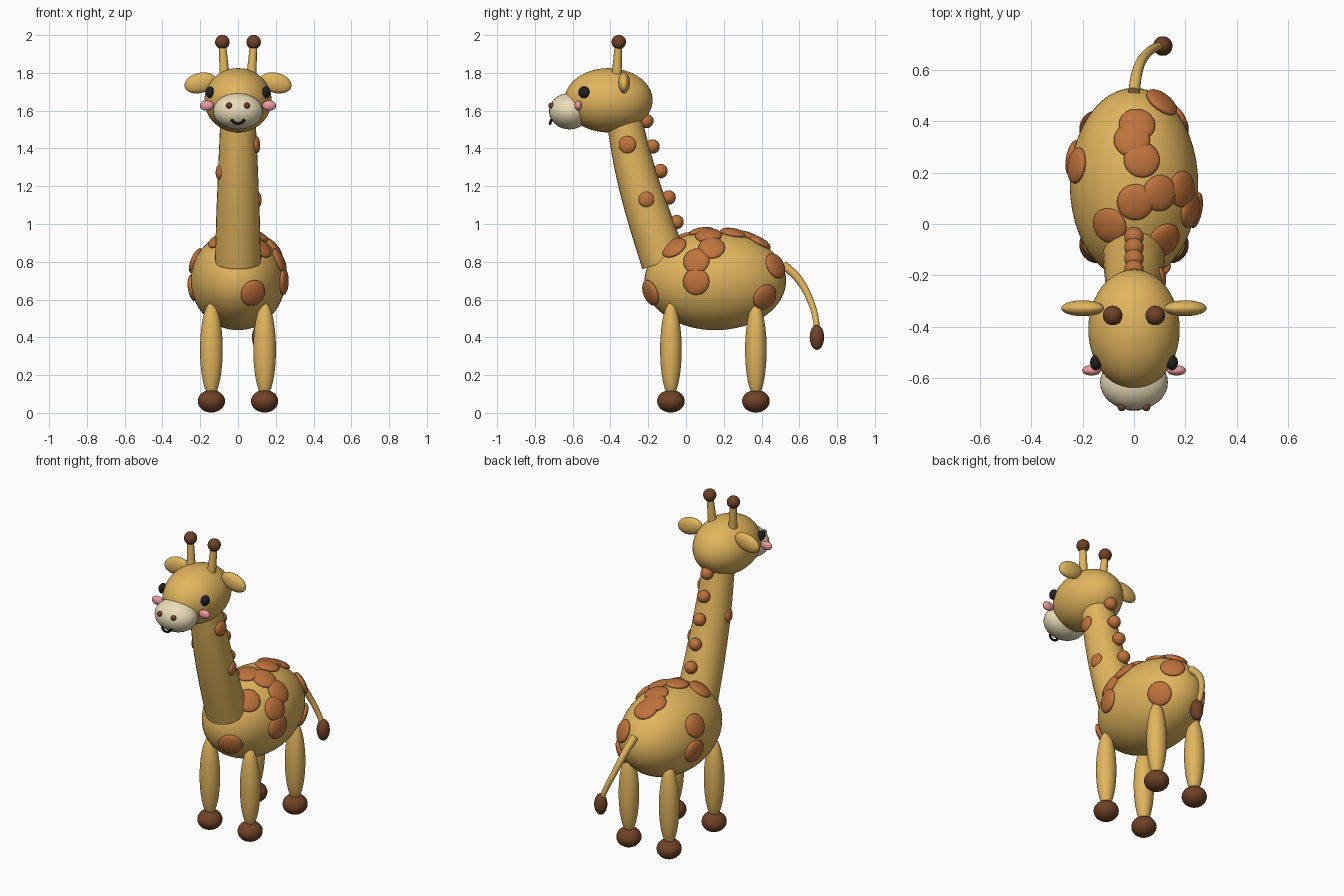
import bpy
from mathutils import Vector

if "Cube" in bpy.data.objects:
    bpy.data.objects.remove(bpy.data.objects["Cube"])


def material(name, rgb):
    m = bpy.data.materials.new(name)
    m.diffuse_color = (*rgb, 1)
    m.use_nodes = True
    m.node_tree.nodes["Principled BSDF"].inputs["Base Color"].default_value = m.diffuse_color
    return m


TAN = material("tan", (0.75, 0.46, 0.11))
ORANGE = material("orange", (0.52, 0.17, 0.045))
BROWN = material("brown", (0.16, 0.055, 0.02))
CREAM = material("cream", (0.83, 0.72, 0.48))
PINK = material("pink", (0.83, 0.32, 0.34))
BLACK = material("black", (0.015, 0.015, 0.015))


def ball(name, loc, radii, mat, rot=(0, 0, 0), seg=32, rings=20):
    """Smooth ellipsoid."""
    bpy.ops.mesh.primitive_uv_sphere_add(segments=seg, ring_count=rings, radius=1,
                                         location=loc, rotation=rot)
    ob = bpy.context.object
    ob.name = name
    ob.scale = radii
    ob.data.materials.append(mat)
    bpy.ops.object.shade_smooth()
    return ob


def tube(name, pts, mat, sides=6):
    """Tapered smooth tube through (x, y, z, radius) points."""
    cu = bpy.data.curves.new(name, 'CURVE')
    cu.dimensions = '3D'
    cu.bevel_depth = 1
    cu.bevel_resolution = sides
    cu.resolution_u = 8
    cu.use_fill_caps = True
    sp = cu.splines.new('BEZIER')
    sp.bezier_points.add(len(pts) - 1)
    for bp, p in zip(sp.bezier_points, pts):
        bp.co = p[:3]
        bp.radius = p[3]
        bp.handle_left_type = bp.handle_right_type = 'AUTO'
    ob = bpy.data.objects.new(name, cu)
    bpy.context.collection.objects.link(ob)
    bpy.ops.object.select_all(action='DESELECT')
    ob.select_set(True)
    bpy.context.view_layer.objects.active = ob
    bpy.ops.object.convert(target='MESH')
    ob = bpy.context.object
    ob.name = name
    ob.data.materials.append(mat)
    bpy.ops.object.shade_smooth_by_angle()
    return ob


# Body, neck, head, muzzle
BODY_C, BODY_R = Vector((0, 0.155, 0.70)), Vector((0.25, 0.375, 0.262))
ball("body", BODY_C, BODY_R, TAN, seg=48, rings=32)
tube("neck", [(0, -0.115, 0.80, 0.122), (0, -0.19, 1.02, 0.116), (0, -0.26, 1.25, 0.107),
              (0, -0.317, 1.50, 0.096), (0, -0.34, 1.64, 0.09)], TAN, 12)
ball("head", (0, -0.41, 1.655), (0.178, 0.233, 0.17), TAN, seg=48, rings=32)
ball("muzzle", (0, -0.617, 1.597), (0.132, 0.108, 0.096), CREAM)
tube("mouth", [(-0.034, -0.712, 1.552, 0.007), (-0.02, -0.718, 1.537, 0.007),
               (0, -0.72, 1.531, 0.007), (0.02, -0.718, 1.537, 0.007),
               (0.034, -0.712, 1.552, 0.007)], BLACK, 3)

# Mirrored face parts and legs
for side, s in (("left", -1), ("right", 1)):
    ball(f"{side}_eye", (s * 0.148, -0.54, 1.697), (0.023, 0.03, 0.031), BLACK)
    ball(f"{side}_cheek", (s * 0.165, -0.57, 1.627), (0.037, 0.02, 0.027), PINK)
    ball(f"{side}_nostril", (s * 0.048, -0.713, 1.627), (0.016,) * 3, BROWN, seg=16, rings=10)
    ball(f"{side}_ear", (s * 0.2, -0.328, 1.747), (0.085, 0.031, 0.053), TAN, (0, s * 0.25, 0))
    tube(f"{side}_horn", [(s * 0.07, -0.368, 1.77, 0.027), (s * 0.083, -0.357, 1.96, 0.019)], TAN)
    ball(f"{side}_horn_tip", (s * 0.083, -0.356, 1.963), (0.038,) * 3, BROWN)
    for end, y in (("front", -0.08), ("back", 0.37)):
        ball(f"{end}_{side}_leg", (s * 0.141, y, 0.335), (0.06, 0.057, 0.25), TAN)
        ball(f"{end}_{side}_hoof", (s * 0.141, y, 0.062), (0.072, 0.073, 0.06), BROWN)

# Tail
tube("tail", [(0, 0.515, 0.785, 0.023), (0.012, 0.59, 0.715, 0.021), (0.04, 0.652, 0.61, 0.018),
              (0.085, 0.688, 0.49, 0.016), (0.11, 0.693, 0.42, 0.015)], TAN)
ball("tail_tuft", (0.112, 0.693, 0.40), (0.038, 0.038, 0.066), BROWN)

# Mane beads along the back of the neck
for i, (y, z) in enumerate([(-0.21, 1.545), (-0.177, 1.41), (-0.135, 1.28),
                            (-0.092, 1.14), (-0.05, 1.01)]):
    ball(f"mane_{i}", (0, y, z), (0.038,) * 3, ORANGE, seg=20, rings=14)


def spot(name, p, normal, r, thick=0.025):
    ball(name, p, (r, r, thick), ORANGE, Vector(normal).to_track_quat('Z', 'Y').to_euler(),
         seg=24, rings=14)


# Body spots, pushed onto the body surface
body_spots = [
    (0.12, -0.07, 0.88), (0.195, 0.135, 0.88), (0.23, 0.05, 0.81), (0.25, 0.05, 0.695),
    (0.11, 0.48, 0.78), (0.16, 0.42, 0.612), (0.08, -0.19, 0.635), (-0.23, 0.23, 0.81),
    (-0.245, 0.26, 0.66), (-0.097, -0.01, 0.92), (0.012, 0.39, 0.91), (-0.008, 0.33, 0.935),
    (0.03, 0.25, 0.95), (0.005, 0.085, 0.957), (0.1, 0.12, 0.94)]
for i, p in enumerate(body_spots):
    d = Vector(p) - BODY_C
    d /= Vector([d[k] / BODY_R[k] for k in range(3)]).length
    spot(f"body_spot_{i}", BODY_C + d, [d[k] / BODY_R[k] ** 2 for k in range(3)], 0.071)

# Neck spots
spot("neck_spot_upper", (0.097, -0.31, 1.42), (1, -0.1, 0.05), 0.046, 0.02)
spot("neck_spot_lower", (0.105, -0.21, 1.13), (1, 0.1, 0.05), 0.042, 0.02)
spot("neck_spot_left", (-0.097, -0.285, 1.275), (-1, -0.2, 0.05), 0.042, 0.02)
